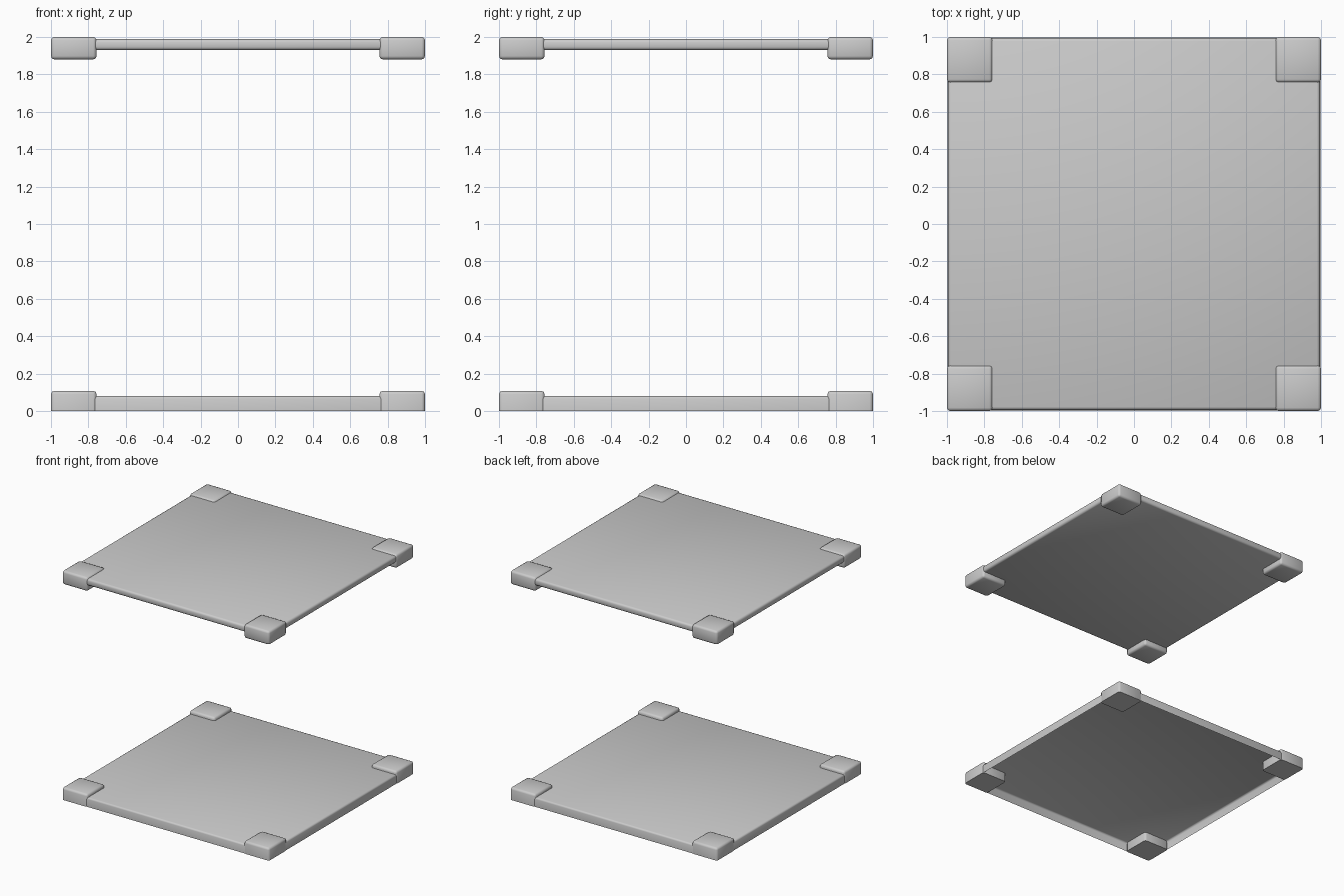
import bpy, bmesh
from mathutils import Matrix, Vector

cube = bpy.data.objects.get("Cube")
if cube:
    bpy.data.objects.remove(cube, do_unlink=True)

grey = bpy.data.materials.new("plain grey")
colour = (0.6, 0.6, 0.6, 1)
grey.diffuse_color = colour
grey.use_nodes = True
grey.node_tree.nodes["Principled BSDF"].inputs["Base Color"].default_value = colour


def slab(name, centre, half, z0, z1, bevel, cut_base=False, open_base=False, poke=False):
    """Box with softened edges; the base can be left square or removed."""
    bm = bmesh.new()
    size = Vector((half * 2, half * 2, z1 - z0))
    bmesh.ops.create_cube(bm, size=1, matrix=Matrix.Diagonal(size).to_4x4())
    edges = [e for e in bm.edges
             if not (cut_base and all(v.co.z < 0 for v in e.verts))]
    bmesh.ops.bevel(bm, geom=edges, offset=bevel, segments=2, profile=0.5, affect='EDGES')
    bm.normal_update()
    if open_base:
        base = [f for f in bm.faces if f.normal.z < -0.99]
        bmesh.ops.delete(bm, geom=base, context='FACES_ONLY')
    if poke:
        caps = [f for f in bm.faces if abs(f.normal.z) > 0.99
                and not (cut_base and f.normal.z < 0)]
        bmesh.ops.poke(bm, faces=caps)
    for f in bm.faces:
        f.smooth = True
    # keep a square base crisp
    for e in bm.edges:
        if len(e.link_faces) == 2 and e.calc_face_angle(0) > 1.2:
            e.smooth = False
    mesh = bpy.data.meshes.new(name)
    bm.to_mesh(mesh)
    bm.free()
    mesh.materials.append(grey)
    obj = bpy.data.objects.new(name, mesh)
    obj.location = (centre[0], centre[1], (z0 + z1) / 2)
    bpy.context.collection.objects.link(obj)
    return obj


# Plates: the lower one is a hollow tray, open underneath
slab("lower_plate", (0, 0), 0.996, 0, 0.08, 0.014, cut_base=True, open_base=True)
slab("upper_plate", (0, 0), 0.994, 1.93, 1.988, 0.016)

# Corner blocks on both plates
half = 0.122
for y_name, y in (("front", -1), ("back", 1)):
    for x_name, x in (("right", -1), ("left", 1)):
        centre = (x * (1 - half), y * (1 - half))
        slab(f"lower_{y_name}_{x_name}_block", centre, half, 0, 0.108, 0.018,
             cut_base=True, poke=True)
        slab(f"upper_{y_name}_{x_name}_block", centre, half, 1.88, 2.0, 0.018, poke=True)
